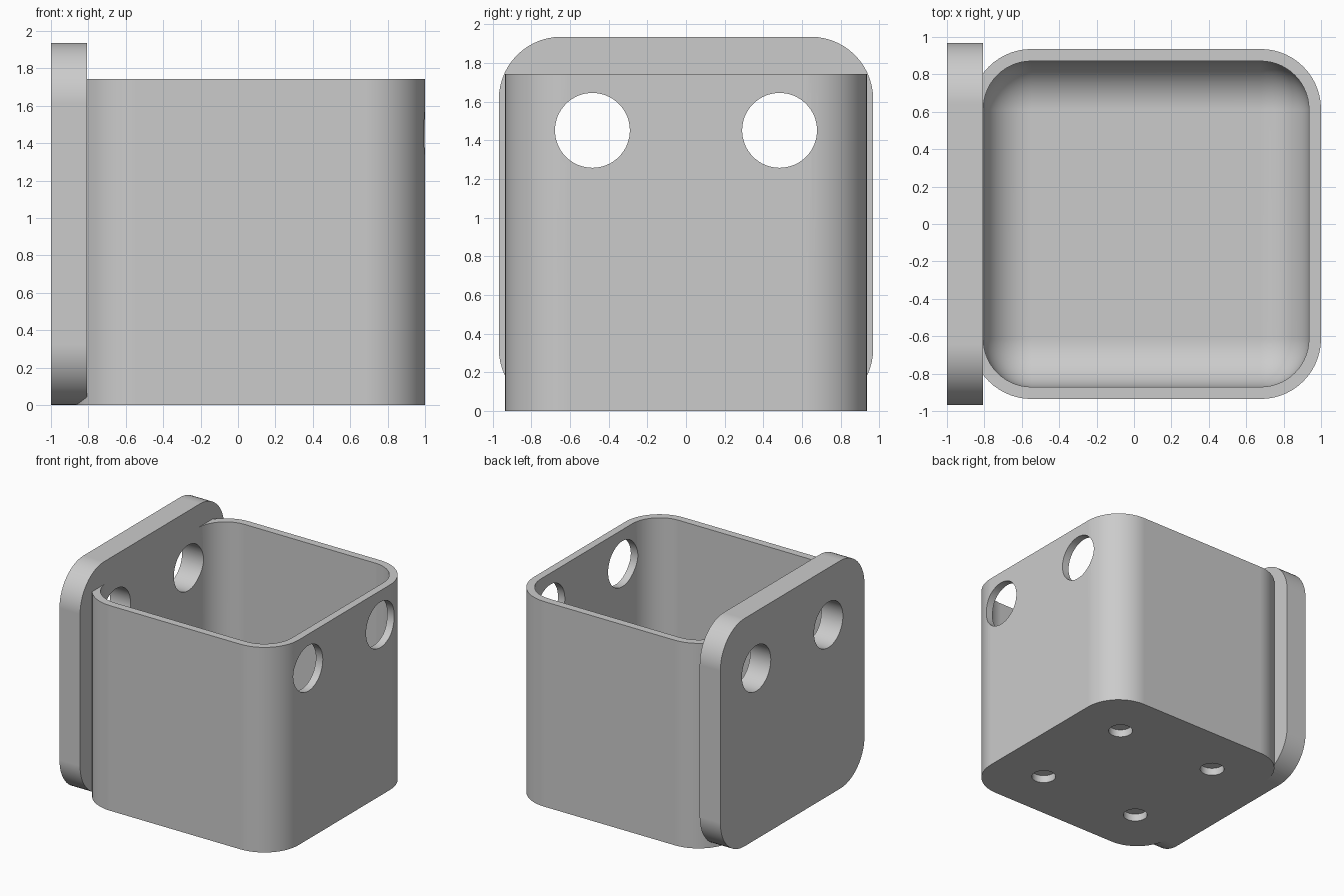
import bpy
import bmesh
from math import radians
from mathutils import Matrix, Vector

U = 2 / 31          # one design unit in scene units

if "Cube" in bpy.data.objects:
    bpy.data.objects.remove(bpy.data.objects["Cube"], do_unlink=True)

grey = bpy.data.materials.new("plain_grey")
grey.use_nodes = True
grey.diffuse_color = (0.6, 0.6, 0.6, 1)
grey.node_tree.nodes["Principled BSDF"].inputs["Base Color"].default_value = (0.6, 0.6, 0.6, 1)


def add_object(name, bm):
    bmesh.ops.recalc_face_normals(bm, faces=bm.faces)
    mesh = bpy.data.meshes.new(name)
    bm.to_mesh(mesh)
    bm.free()
    mesh.materials.append(grey)
    obj = bpy.data.objects.new(name, mesh)
    bpy.context.collection.objects.link(obj)
    return obj


def rounded_box(name, low, high, radius, pick):
    """Box between two corners, rounding the edges that pick(a, b) accepts."""
    low, high = Vector(low) * U, Vector(high) * U
    bm = bmesh.new()
    bmesh.ops.create_cube(bm, size=1)
    for v in bm.verts:
        v.co = [high[i] if v.co[i] > 0 else low[i] for i in range(3)]
    edges = [e for e in bm.edges if pick(e.verts[0].co, e.verts[1].co)]
    bmesh.ops.bevel(bm, geom=edges, offset=radius * U, offset_type='OFFSET',
                    segments=14, profile=0.5, affect='EDGES', clamp_overlap=False)
    return add_object(name, bm)


def cylinder(name, centre, radius, length, turn=Matrix.Identity(4)):
    bm = bmesh.new()
    bmesh.ops.create_cone(bm, cap_ends=True, segments=64, radius1=radius * U,
                          radius2=radius * U, depth=length * U,
                          matrix=Matrix.Translation(Vector(centre) * U) @ turn)
    return add_object(name, bm)


def combine(target, other, operation):
    mod = target.modifiers.new(operation, 'BOOLEAN')
    mod.operation = operation
    mod.solver = 'EXACT'
    mod.object = other
    bpy.context.view_layer.objects.active = target
    bpy.ops.object.modifier_apply(modifier=mod.name)
    bpy.data.objects.remove(other, do_unlink=True)


def along(axis):
    return lambda a, b: abs((b - a).normalized()[axis]) > 0.99


# Cup body with rounded upright corners, joined to the back plate
holder = rounded_box("cup_holder", (-13.5, -14.5, 0), (15.5, 14.5, 27), 5, along(2))
plate = rounded_box("mounting_plate", (-15.5, -15, 0), (-12.5, 15, 30), 5, along(0))
combine(holder, plate, 'UNION')

# Hollow with a rounded floor, open at the top
cavity = rounded_box("cavity", (-12.5, -13.5, 2), (14.5, 13.5, 34), 4,
                     lambda a, b: min(a.z, b.z) < 30 * U)
combine(holder, cavity, 'DIFFERENCE')

# Two bores through plate and outer wall, four shallow sockets underneath
sideways = Matrix.Rotation(radians(90), 4, 'Y')
for y in (-7.5, 7.5):
    combine(holder, cylinder("bore", (0, y, 22.5), 3, 40, sideways), 'DIFFERENCE')
    for x in (-6.5, 8.5):
        combine(holder, cylinder("socket", (x, y, 0), 1.5, 2), 'DIFFERENCE')

# Smooth rounded surfaces, crisp edges
bpy.ops.object.select_all(action='DESELECT')
holder.select_set(True)
bpy.context.view_layer.objects.active = holder
bpy.ops.object.shade_smooth_by_angle(angle=radians(30))
normals = holder.modifiers.new("flat_faces", 'WEIGHTED_NORMAL')
normals.keep_sharp = True
